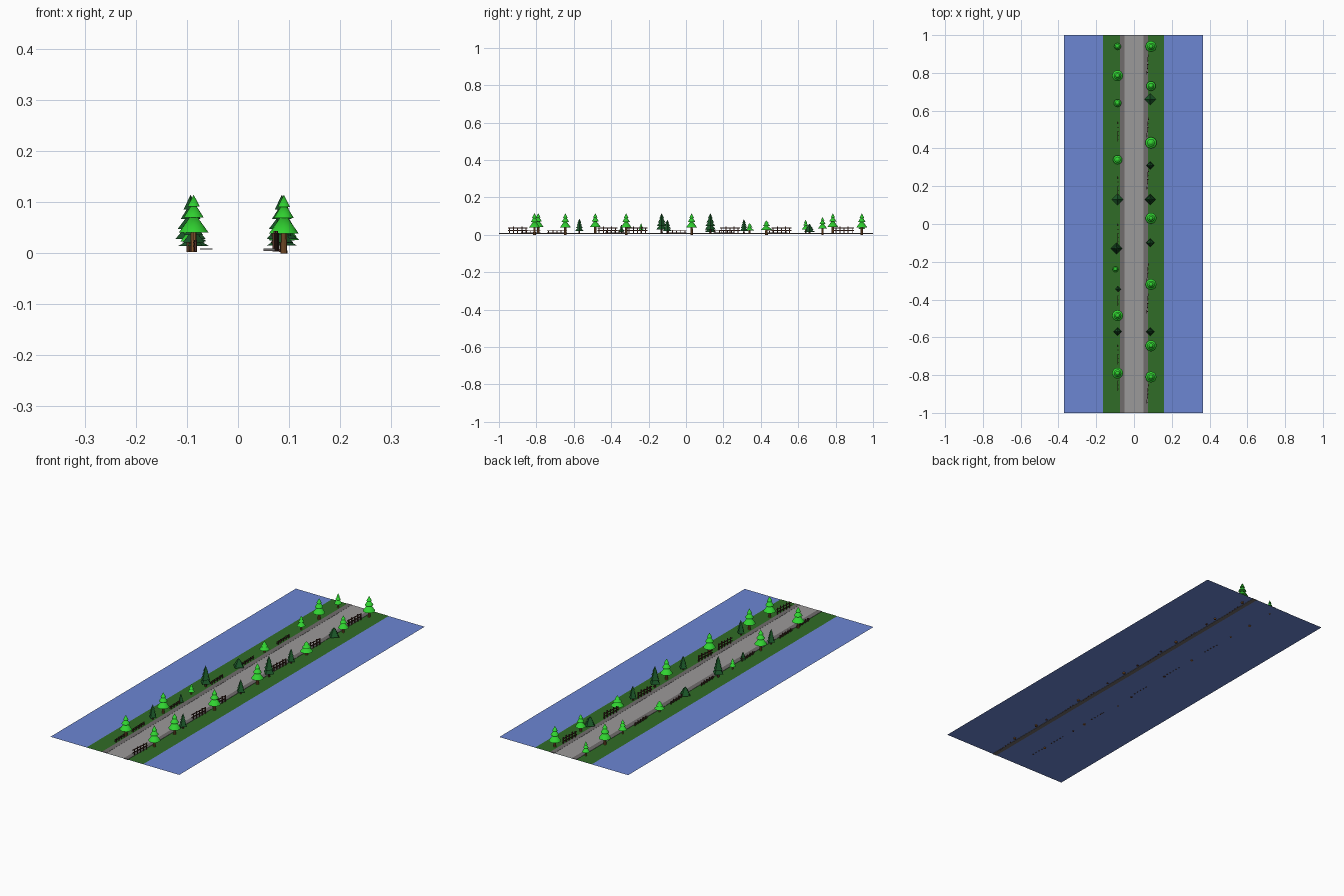
import bpy, bmesh, math
from mathutils import Matrix

if "Cube" in bpy.data.objects:
    bpy.data.objects.remove(bpy.data.objects["Cube"])


def mat(name, c):
    m = bpy.data.materials.new(name)
    m.diffuse_color = (*c, 1)
    m.use_nodes = True
    m.node_tree.nodes["Principled BSDF"].inputs["Base Color"].default_value = m.diffuse_color
    return m


WATER = mat("water_blue", (0.15, 0.24, 0.65))
GRASS = mat("grass_green", (0.03, 0.15, 0.02))
ROAD = mat("road_grey", (0.33, 0.32, 0.32))
CURB = mat("curb_grey", (0.16, 0.15, 0.15))
LEAF = mat("leaf_bright", (0.03, 0.65, 0.03))
PINE = mat("pine_dark", (0.01, 0.09, 0.02))
BARK = mat("bark", (0.25, 0.10, 0.03))
DARKWOOD = mat("dark_wood", (0.08, 0.03, 0.02))


def finish(name, bm, mats, smooth=False):
    me = bpy.data.meshes.new(name)
    bm.to_mesh(me)
    bm.free()
    ob = bpy.data.objects.new(name, me)
    bpy.context.collection.objects.link(ob)
    for m in mats:
        me.materials.append(m)
    if smooth:
        bpy.ops.object.select_all(action='DESELECT')
        ob.select_set(True)
        bpy.context.view_layer.objects.active = ob
        bpy.ops.object.shade_smooth_by_angle(angle=math.radians(35))
    return ob


def sheet(name, x0, x1, z, m):
    bm = bmesh.new()
    bm.faces.new([bm.verts.new(p) for p in
                  ((x0, -1, z), (x1, -1, z), (x1, 1, z), (x0, 1, z))])
    finish(name, bm, [m])


def box(bm, c, s):
    bmesh.ops.create_cube(bm, size=1, matrix=Matrix.Translation(c) @ Matrix.Diagonal((*s, 1)))


def cone(bm, n, r1, r2, z0, z1, mi, rot=0):
    old = set(bm.faces)
    bmesh.ops.create_cone(bm, cap_ends=True, segments=n, radius1=r1, radius2=r2, depth=z1 - z0,
                          matrix=Matrix.Translation((0, 0, (z0 + z1) / 2)) @ Matrix.Rotation(rot, 4, 'Z'))
    for f in bm.faces:
        if f not in old:
            f.material_index = mi


# layered ground strips
sheet("water", -0.37, 0.365, 0.0065, WATER)
sheet("grass", -0.163, 0.16, 0.0075, GRASS)
sheet("road", -0.05, 0.05, 0.0083, ROAD)
for name, x0, x1, z0, z1 in (("left_curb", -0.075, -0.05, 0.007, 0.009),
                             ("right_curb", 0.05, 0.073, 0.005, 0.009)):
    bm = bmesh.new()
    box(bm, ((x0 + x1) / 2, 0, (z0 + z1) / 2), (x1 - x0, 2, z1 - z0))
    finish(name, bm, [CURB])


# round bright tree: trunk and three stacked cones
def round_tree(x, y, h, r):
    bm = bmesh.new()
    cone(bm, 10, r * 0.24, r * 0.2, 0, h * 0.4, 0)
    for a, b, k in ((0.34, 0.70, 1.0), (0.60, 0.88, 0.68), (0.79, 1.0, 0.42)):
        cone(bm, 16, r * k, 0, h * a, h * b, 1)
    ob = finish("round_tree", bm, [BARK, LEAF], True)
    ob.location = (x, y, 0 if x > 0 else 0.003)
    ob.scale.z = 1 if x > 0 else (h - 0.003) / h


# dark pine: trunk and four stacked pyramids
def pine_tree(x, y, h, r):
    bm = bmesh.new()
    cone(bm, 6, r * 0.2, r * 0.16, 0, h * 0.35, 0)
    for a, b, k in ((0.22, 0.55, 1.0), (0.40, 0.70, 0.85), (0.57, 0.85, 0.66), (0.74, 1.0, 0.46)):
        cone(bm, 4, r * k, 0, h * a, h * b, 1)
    ob = finish("pine_tree", bm, [DARKWOOD, PINE])
    ob.location = (x, y, 0.003)
    ob.scale.z = (h - 0.003) / h


R, L = 0.09, -0.087
for x, y, h, r in ((R, 0.94, .115, .029), (R, 0.73, .095, .025), (R, 0.43, .077, .03),
                   (R, 0.03, .115, .029), (R, -0.32, .115, .029), (R, -0.645, .115, .029),
                   (R, -0.81, .115, .029), (L, 0.94, .082, .018), (L, 0.785, .115, .029),
                   (L, 0.64, .08, .02), (L, 0.34, .062, .024), (-0.098, -0.24, .062, .015),
                   (L, -0.485, .115, .029), (L, -0.79, .115, .029)):
    round_tree(x, y, h, r)
for x, y, h, r in ((0.086, 0.66, .058, .03), (0.086, 0.31, .083, .022), (0.086, 0.13, .115, .03),
                   (0.086, -0.1, .08, .023), (0.086, -0.57, .085, .022), (L, 0.13, .055, .03),
                   (-0.093, -0.13, .115, .03), (-0.084, -0.345, .055, .015), (L, -0.57, .085, .022)):
    pine_tree(x, y, h, r)


# rail fence: uneven posts and two rails
def fence(x, y, h, yaw):
    bm = bmesh.new()
    for i in range(5):
        top = h * (1 if i % 2 else 0.9)
        box(bm, (0, -0.044 + i * 0.022, top / 2), (0.004, 0.005, top))
    for k in (0.45, 0.78):
        box(bm, (-0.003, 0, h * k), (0.002, 0.106, h * 0.12))
    ob = finish("fence", bm, [DARKWOOD])
    ob.location = (x, y, 0.004)
    ob.rotation_euler.z = math.radians(yaw)


for i, y in enumerate((-0.9, -0.42, -0.26, 0.235, 0.51, 0.845)):
    fence(0.074, y, 0.04, -4 if i % 2 else -5)
for y in (-0.83, -0.69, -0.38, -0.05, 0.2, 0.49):
    fence(-0.084, y, 0.022, 1)
